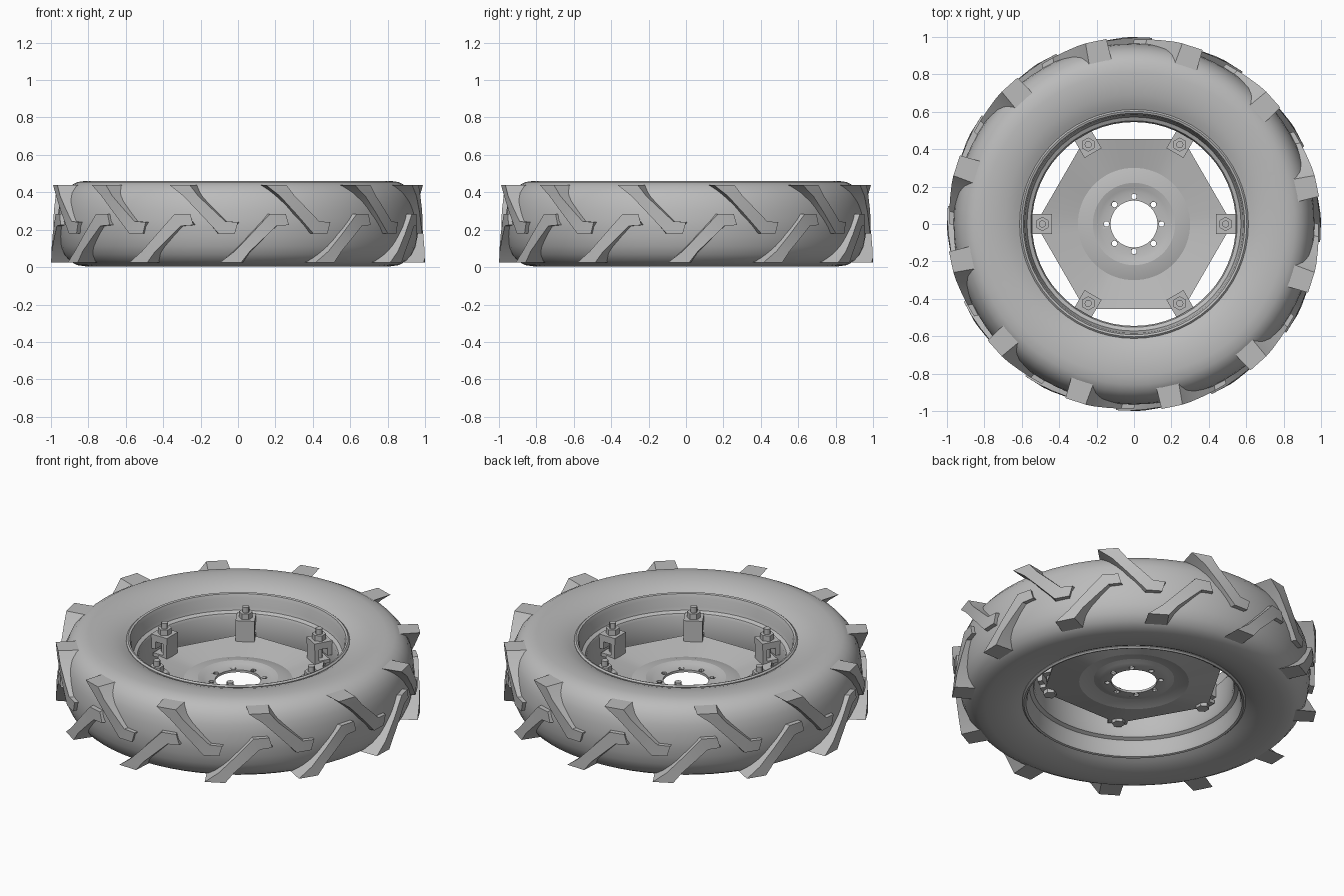
import bpy, bmesh
from math import sin, cos, pi, radians
from mathutils import Matrix, Vector

cube = bpy.data.objects.get("Cube")
if cube:
    bpy.data.objects.remove(cube, do_unlink=True)

grey = bpy.data.materials.new("plain_grey")
grey.use_nodes = True
grey.diffuse_color = (0.5, 0.5, 0.5, 1)
grey.node_tree.nodes["Principled BSDF"].inputs["Base Color"].default_value = (0.5, 0.5, 0.5, 1)

MID = 0.2325  # half the tyre width
TAU = 2 * pi


def finish(name, bm, angle=30):
    bmesh.ops.recalc_face_normals(bm, faces=bm.faces)
    mesh = bpy.data.meshes.new(name)
    bm.to_mesh(mesh)
    bm.free()
    mesh.materials.append(grey)
    obj = bpy.data.objects.new(name, mesh)
    bpy.context.collection.objects.link(obj)
    bpy.ops.object.select_all(action='DESELECT')
    obj.select_set(True)
    bpy.context.view_layer.objects.active = obj
    bpy.ops.object.shade_smooth_by_angle(angle=radians(angle))
    return obj


def skin(bm, rings, closed):
    """Join rings of vertices with quads."""
    n = len(rings[0])
    for i in range(len(rings) if closed else len(rings) - 1):
        a, b = rings[i], rings[(i + 1) % len(rings)]
        for j in range(n):
            k = (j + 1) % n
            bm.faces.new((a[j], a[k], b[k], b[j]))


def lathe(name, profile, segs, shape=lambda r, a: r, angle=30):
    """Revolve a closed profile about the vertical axis."""
    bm = bmesh.new()
    rings = []
    for i in range(segs):
        a = TAU * i / segs
        rings.append([bm.verts.new((shape(r, a) * cos(a), shape(r, a) * sin(a), z))
                      for r, z in profile])
    skin(bm, rings, True)
    return finish(name, bm, angle)


def mirrored(half):
    """Profile given as radius and height above the mid plane, repeated below."""
    return ([(r, MID + h) for r, h in half] +
            [(r, MID - h) for r, h in reversed(half)])


# Tyre carcass
lathe("tyre", mirrored([
    (0.60, 0.16), (0.605, 0.185), (0.64, 0.203), (0.69, 0.219), (0.75, 0.228),
    (0.81, 0.229), (0.86, 0.222), (0.90, 0.20), (0.93, 0.165), (0.95, 0.12),
    (0.96, 0.07), (0.965, 0.02)]), 72, angle=40)

# Rim with lips, bead seats and a narrower barrel
lathe("rim", mirrored([
    (0.612, 0.17), (0.612, 0.192), (0.603, 0.20), (0.592, 0.196), (0.584, 0.175),
    (0.578, 0.125), (0.572, 0.105), (0.552, 0.095), (0.545, 0.08)]), 60)


# Hexagonal dished centre plate
def hexagon(r, a):
    if r < 0.4:
        return r
    off = (a % (TAU / 6)) - TAU / 12
    return min(r / cos(off), 0.515)


top = [(0.125, 0.185), (0.17, 0.185), (0.19, 0.192), (0.22, 0.20), (0.26, 0.195),
       (0.30, 0.183), (0.455, 0.22)]
plate = lathe("wheel_disc", top + [(r, z - 0.014) for r, z in reversed(top)], 72, hexagon, 20)

# Eight bolt holes through the hub flange
bm = bmesh.new()
for i in range(8):
    a = TAU * i / 8
    bmesh.ops.create_cone(bm, cap_ends=True, segments=12, radius1=0.015, radius2=0.015, depth=0.2,
                          matrix=Matrix.Translation((0.147 * cos(a), 0.147 * sin(a), 0.18)))
cutter = finish("hole_cutter", bm)
cutter.hide_render = True
mod = plate.modifiers.new("bolt_holes", 'BOOLEAN')
mod.operation = 'DIFFERENCE'
mod.solver = 'EXACT'
mod.object = cutter
bpy.context.view_layer.objects.active = plate
bpy.ops.object.modifier_apply(modifier=mod.name)
bpy.data.objects.remove(cutter, do_unlink=True)


# Six clamp brackets with nuts and studs
def six(name, add):
    bm = bmesh.new()
    for i in range(6):
        add(bm, Matrix.Rotation(TAU * i / 6, 4, 'Z'))
    return finish(name, bm)


def box(r0, r1, width, z0, z1):
    size = Matrix.Diagonal((r1 - r0, width, z1 - z0, 1))
    place = Matrix.Translation(((r0 + r1) / 2, 0, (z0 + z1) / 2))
    return lambda bm, rot: bmesh.ops.create_cube(bm, size=1, matrix=rot @ place @ size)


def post(radius, z0, z1, sides):
    place = Matrix.Translation((0.49, 0, (z0 + z1) / 2))
    return lambda bm, rot: bmesh.ops.create_cone(
        bm, cap_ends=True, segments=sides, radius1=radius, radius2=radius,
        depth=z1 - z0, matrix=rot @ place)


six("clamp_top", box(0.438, 0.545, 0.105, 0.295, 0.335))
six("clamp_inner_wall", box(0.44, 0.465, 0.105, 0.212, 0.30))
six("clamp_outer_wall", box(0.515, 0.545, 0.105, 0.25, 0.30))
six("clamp_foot", box(0.44, 0.53, 0.105, 0.205, 0.226))
six("clamp_nut", post(0.038, 0.335, 0.368, 6))
six("clamp_stud", post(0.019, 0.19, 0.40, 12))
six("bolt_head", post(0.036, 0.18, 0.206, 6))


# Tread bars: each section is left angle, left z, right angle, right z, base and top radius
BAR = [(-21.5, 0.44, -15, 0.44, 0.86, 1.0),
       (-17, 0.38, -12.3, 0.38, 0.89, 0.998),
       (-12, 0.29, -8, 0.31, 0.92, 0.993),
       (-6, 0.18, -4, 0.245, 0.93, 0.99),
       (-1, 0.18, 0, 0.24, 0.93, 0.987)]


def polar(deg, r, z):
    a = radians(deg)
    return Vector((r * sin(a), -r * cos(a), z))


def tread(name, turn, flip):
    bm = bmesh.new()
    for i in range(12):
        spin = turn + 30 * i
        rings = []
        for la, lz, ra, rz, base, crown in BAR:
            if flip:
                lz, rz = 2 * MID - lz, 2 * MID - rz
            pts = ((la - 0.9, base, lz), (la, crown, lz), (ra, crown, rz), (ra + 0.9, base, rz))
            rings.append([bm.verts.new(polar(a + spin, r, z)) for a, r, z in pts])
        skin(bm, rings, False)
        bm.faces.new(rings[0])
        bm.faces.new(rings[-1])
    return finish(name, bm, 20)


tread("upper_tread_bars", 0, False)
tread("lower_tread_bars", 16, True)
